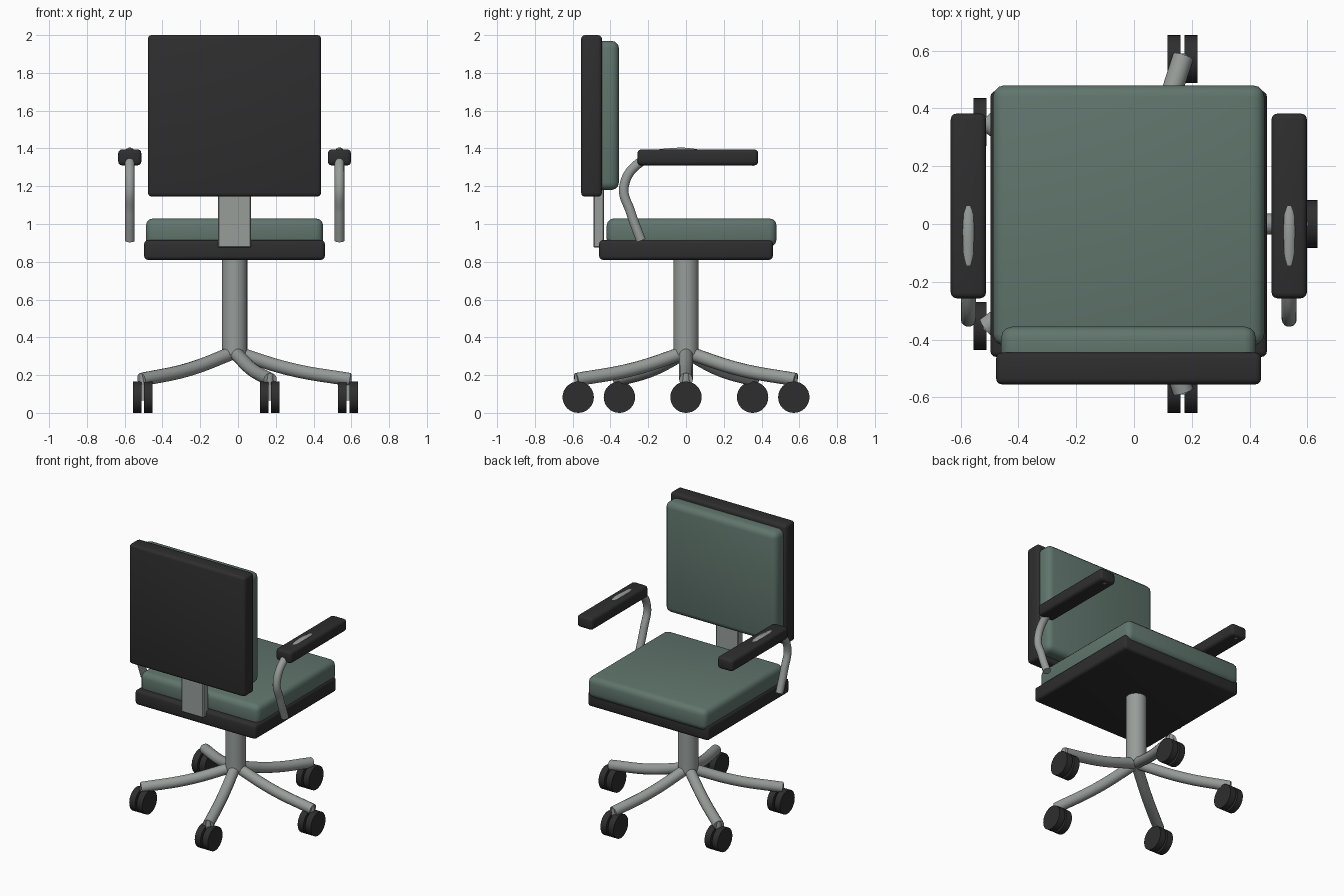
import bpy, math
from mathutils import Vector

if "Cube" in bpy.data.objects:
    bpy.data.objects.remove(bpy.data.objects["Cube"])

CX = -0.018  # chair's centre line in x


def material(name, rgb):
    m = bpy.data.materials.new(name)
    m.diffuse_color = (*rgb, 1)
    m.use_nodes = True
    m.node_tree.nodes["Principled BSDF"].inputs["Base Color"].default_value = m.diffuse_color
    return m


BLACK = material("black plastic", (0.027, 0.027, 0.027))
GREEN = material("grey green fabric", (0.117, 0.178, 0.152))
STEEL = material("grey metal", (0.31, 0.337, 0.323))


def finish(ob, name, mat):
    ob.name = name
    ob.data.materials.clear()
    ob.data.materials.append(mat)
    bpy.ops.object.select_all(action='DESELECT')
    ob.select_set(True)
    bpy.context.view_layer.objects.active = ob
    bpy.ops.object.shade_smooth_by_angle(angle=math.radians(35))
    return ob


def box(name, x, y, z, mat, bevel, segments=3):
    """Rounded box from (min, max) ranges."""
    r = (x, y, z)
    bpy.ops.mesh.primitive_cube_add(size=1, location=[(a + b) / 2 for a, b in r])
    ob = bpy.context.object
    ob.scale = [b - a for a, b in r]
    bpy.ops.object.transform_apply(location=False, rotation=False, scale=True)
    if bevel:
        mod = ob.modifiers.new("rounding", 'BEVEL')
        mod.width, mod.segments = bevel, segments
        bpy.ops.object.modifier_apply(modifier=mod.name)
    return finish(ob, name, mat)


def cylinder(name, centre, radius, depth, mat, along_x=False, sides=32):
    rot = (0, math.pi / 2, 0) if along_x else (0, 0, 0)
    bpy.ops.mesh.primitive_cylinder_add(vertices=sides, radius=radius, depth=depth,
                                        location=centre, rotation=rot)
    return finish(bpy.context.object, name, mat)


def tube(name, points, radius, mat):
    """Round tube along a smooth path."""
    cu = bpy.data.curves.new(name, 'CURVE')
    cu.dimensions = '3D'
    cu.bevel_depth, cu.bevel_resolution = radius, 5
    cu.resolution_u, cu.use_fill_caps = 10, True
    sp = cu.splines.new('BEZIER')
    sp.bezier_points.add(len(points) - 1)
    for bp, co in zip(sp.bezier_points, points):
        bp.co = co
        bp.handle_left_type = bp.handle_right_type = 'AUTO'
    ob = bpy.data.objects.new(name, cu)
    bpy.context.collection.objects.link(ob)
    bpy.ops.object.select_all(action='DESELECT')
    ob.select_set(True)
    bpy.context.view_layer.objects.active = ob
    bpy.ops.object.convert(target='MESH')
    return finish(bpy.context.object, name, mat)


# Seat and backrest
box("seat_plate", (-0.497, 0.46), (-0.46, 0.46), (0.81, 0.915), BLACK, 0.02)
box("seat_cushion", (-0.488, 0.451), (-0.42, 0.48), (0.88, 1.03), GREEN, 0.04)
box("back_plate", (-0.477, 0.44), (-0.555, -0.445), (1.145, 2.0), BLACK, 0.02)
box("back_cushion", (-0.46, 0.422), (-0.5, -0.355), (1.18, 1.97), GREEN, 0.04)
box("back_bracket", (-0.106, 0.069), (-0.49, -0.435), (0.875, 1.25), STEEL, 0.005, 1)

# Armrests on bent tubes
arm_path = [(-0.238, 0.912), (-0.292, 1.06), (-0.328, 1.2), (-0.238, 1.33),
            (-0.055, 1.378), (0.15, 1.355), (0.36, 1.333)]
for side, s in (("left", -1), ("right", 1)):
    x = CX + s * 0.555
    box(side + "_armrest", (x - 0.061, x + 0.061), (-0.257, 0.382), (1.31, 1.395), BLACK, 0.02)
    tube(side + "_arm_tube", [(x, y, z) for y, z in arm_path], 0.026, STEEL)

# Column and five-legged base with twin-wheel casters
cylinder("column", (CX, 0, 0.565), 0.067, 0.51, STEEL)
for i in range(5):
    a = math.radians(72 * i)
    d = Vector((math.cos(a), math.sin(a), 0))
    c = Vector((CX, 0, 0))
    tube(f"base_leg_{i + 1}", [c + d * r + Vector((0, 0, z))
                               for r, z in ((0, 0.322), (0.3, 0.23), (0.61, 0.176))], 0.036, STEEL)
    p = c + d * 0.6
    cylinder(f"caster_pin_{i + 1}", (p.x, p.y, 0.135), 0.02, 0.14, STEEL, sides=16)
    for side, s in (("left", -1), ("right", 1)):
        cylinder(f"caster_{i + 1}_{side}_wheel", (p.x + s * 0.0295, p.y, 0.083),
                 0.083, 0.045, BLACK, along_x=True)
